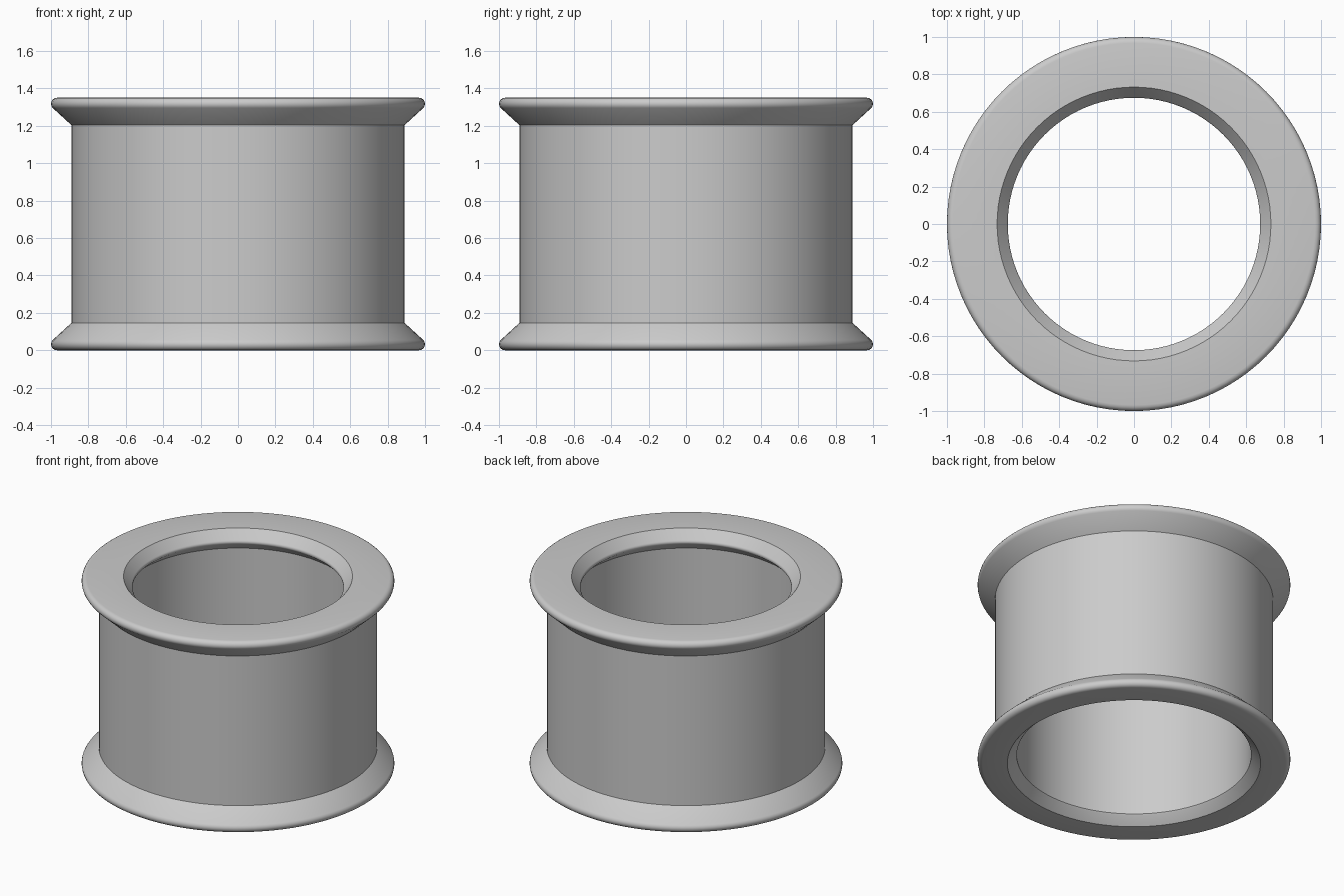
import bpy, bmesh, math
from mathutils import Matrix, Vector

cube = bpy.data.objects.get("Cube")
if cube:
    bpy.data.objects.remove(cube)

grey = bpy.data.materials.new("plain grey")
grey.use_nodes = True
colour = (0.6, 0.6, 0.6, 1)
grey.diffuse_color = colour
grey.node_tree.nodes["Principled BSDF"].inputs["Base Color"].default_value = colour

HEIGHT = 1.35
SEGMENTS = 96


def arc(radius, z, size, start, end, steps=6):
    """Points of a rounded corner in the (radius, z) plane."""
    angles = [math.radians(start + (end - start) * i / steps) for i in range(steps + 1)]
    return [(radius + size * math.cos(a), z + size * math.sin(a)) for a in angles]


# Outer flange edge: 45 degree flare, rounded tip, flat end
upper_rim = arc(0.968, HEIGHT - 0.032, 0.032, -45, 90)
lower_rim = [(r, HEIGHT - z) for r, z in reversed(upper_rim)]

# Inner lip with a rounded nose below the upper countersink
lip_nose = arc(0.695, 1.273, 0.02, 135, 225, 6)
lip_nose = [(r, z) for r, z in lip_nose]

profile = (lower_rim
           + [(0.89, 0.147), (0.89, HEIGHT - 0.147)]
           + upper_rim
           + [(0.732, HEIGHT)]
           + lip_nose
           + [(0.75, 1.2)]
           + [(0.75, 0.06), (0.757, 0.05), (0.81, 0)])

# Closed profile turned around the z axis
bm = bmesh.new()
verts = [bm.verts.new((r, 0, z)) for r, z in profile]
edges = [bm.edges.new((verts[i], verts[(i + 1) % len(verts)])) for i in range(len(verts))]
bmesh.ops.spin(bm, geom=verts + edges, axis=(0, 0, 1), cent=(0, 0, 0),
               angle=math.tau, steps=SEGMENTS, use_merge=True)
bmesh.ops.remove_doubles(bm, verts=bm.verts, dist=0.0001)
bmesh.ops.recalc_face_normals(bm, faces=bm.faces)

mesh = bpy.data.meshes.new("flanged_sleeve")
bm.to_mesh(mesh)
bm.free()
mesh.materials.append(grey)
sleeve = bpy.data.objects.new("flanged_sleeve", mesh)
bpy.context.collection.objects.link(sleeve)

# Smooth walls with crisp flange edges
bpy.ops.object.select_all(action="DESELECT")
sleeve.select_set(True)
bpy.context.view_layer.objects.active = sleeve
bpy.ops.object.shade_smooth_by_angle(angle=math.radians(30))
